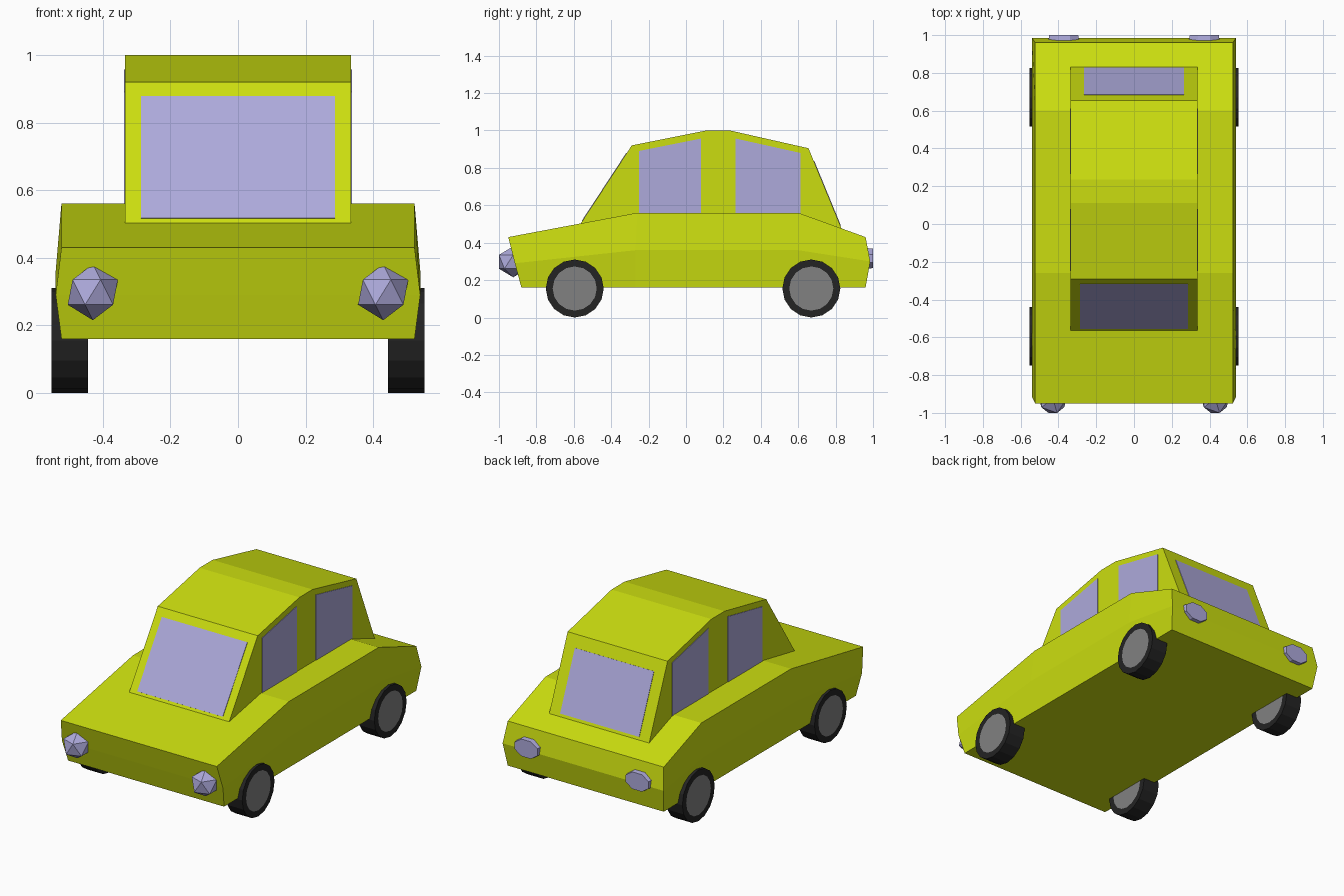
import bpy, bmesh, math
from mathutils import Matrix, Vector

old = bpy.data.objects.get("Cube")
if old:
    bpy.data.objects.remove(old, do_unlink=True)


def material(name, rgb):
    m = bpy.data.materials.new(name)
    m.use_nodes = True
    m.diffuse_color = (*rgb, 1)
    bsdf = next(n for n in m.node_tree.nodes if n.type == 'BSDF_PRINCIPLED')
    bsdf.inputs["Base Color"].default_value = (*rgb, 1)
    return m


paint = material("yellow_green_paint", (0.60, 0.73, 0.005))
glass = material("lilac_glass", (0.42, 0.40, 0.71))
rubber = material("black_rubber", (0.017, 0.017, 0.017))
metal = material("grey_hub", (0.22, 0.22, 0.22))


def finish(name, bm, *mats):
    bmesh.ops.recalc_face_normals(bm, faces=bm.faces)
    mesh = bpy.data.meshes.new(name)
    bm.to_mesh(mesh)
    bm.free()
    for m in mats:
        mesh.materials.append(m)
    ob = bpy.data.objects.new(name, mesh)
    bpy.context.collection.objects.link(ob)
    return ob


def loft(name, rings, mat):
    """Skin closed rings of equal length and cap both ends."""
    bm = bmesh.new()
    rows = [[bm.verts.new(p) for p in ring] for ring in rings]
    n = len(rows[0])
    for a, b in zip(rows, rows[1:]):
        for i in range(n):
            j = (i + 1) % n
            bm.faces.new((a[i], a[j], b[j], b[i]))
    bm.faces.new(rows[0])
    bm.faces.new(rows[-1])
    return finish(name, bm, mat)


def plate(name, corners, normal):
    """Thin pane lying on a surface."""
    n = Vector(normal).normalized()
    pts = [Vector(c) for c in corners]
    return loft(name, [[p - n * 0.003 for p in pts],
                       [p + n * 0.003 for p in pts]], glass)


# Lower body: (y, z) of the top, waist and sill at each station
stations = [
    ((-0.95, 0.43), (-0.915, 0.29), (-0.88, 0.16)),
    ((-0.26, 0.56), (-0.27, 0.36), (-0.27, 0.16)),
    ((0.60, 0.56), (0.60, 0.36), (0.60, 0.16)),
    ((0.96, 0.43), (0.985, 0.30), (0.96, 0.16)),
]
half = (0.523, 0.54, 0.523)
bm = bmesh.new()
rows = []
for st in stations:
    right = [(-w, *p) for w, p in zip(half, st)]
    left = [(w, *p) for w, p in zip(half, st)][::-1]
    rows.append([bm.verts.new(p) for p in right + left])
for a, b in zip(rows, rows[1:]):
    for i in range(6):
        j = (i + 1) % 6
        bm.faces.new((a[i], a[j], b[j], b[i]))
for r in (rows[0], rows[-1]):
    bm.faces.new((r[0], r[1], r[4], r[5]))
    bm.faces.new((r[1], r[2], r[3], r[4]))
finish("lower_body", bm, paint)

# Cabin: side profile extruded across the car
cabin = [(-0.565, 0.50), (-0.29, 0.92), (0.11, 1.0),
         (0.235, 1.0), (0.655, 0.905), (0.832, 0.475)]
CW = 0.335
loft("cabin", [[(x, y, z) for y, z in cabin] for x in (-CW, CW)], paint)


# Windscreen and rear window follow the sloping ends of the cabin
def end_window(name, low, high, w, t0, t1, side):
    a, b = Vector((0, *low)), Vector((0, *high))
    p, q = a.lerp(b, t0), a.lerp(b, t1)
    dx = Vector((w, 0, 0))
    d = b - a
    plate(name, [p - dx, p + dx, q + dx, q - dx], (0, side * d.z, -side * d.y))


end_window("windscreen", cabin[0], cabin[1], 0.287, 0.04, 0.90, -1)
end_window("rear_window", cabin[5], cabin[4], 0.265, 0.04, 0.84, 1)

# Side windows, wheels and lamps on both sides
side_windows = {
    "front": [(-0.25, 0.55), (0.08, 0.55), (0.08, 0.957), (-0.25, 0.891)],
    "rear": [(0.265, 0.55), (0.612, 0.55), (0.612, 0.88), (0.265, 0.957)],
}
for s, side in ((-1, "right"), (1, "left")):
    for end, pts in side_windows.items():
        plate(f"{end}_{side}_window", [(s * CW, *p) for p in pts], (s, 0, 0))

    # Wheels with a flush hub inset in each flat side
    for end, y in (("front", -0.595), ("rear", 0.67)):
        bm = bmesh.new()
        bmesh.ops.create_cone(bm, cap_ends=True, segments=16, radius1=0.155,
                              radius2=0.155, depth=0.108)
        caps = [f for f in bm.faces if len(f.verts) > 4]
        bmesh.ops.inset_individual(bm, faces=caps, thickness=0.037)
        for f in caps:
            f.material_index = 1
        bm.transform(Matrix.Translation((s * 0.499, y, 0.155))
                     @ Matrix.Rotation(math.pi / 2, 4, 'Y'))
        finish(f"{end}_{side}_wheel", bm, rubber, metal)

    # Faceted headlamp
    bm = bmesh.new()
    bmesh.ops.create_icosphere(bm, subdivisions=1, radius=1)
    bm.transform(Matrix.Translation((s * 0.43, -0.9235, 0.298))
                 @ Matrix.Diagonal((0.083, 0.09, 0.083, 1)))
    finish(f"{side}_headlamp", bm, glass)

    # Flat oval tail lamp
    bm = bmesh.new()
    bmesh.ops.create_cone(bm, cap_ends=True, segments=8, radius1=1.08,
                          radius2=1.0, depth=0.04)
    bm.transform(Matrix.Translation((s * 0.372, 0.98, 0.316))
                 @ Matrix.Diagonal((0.083, 1, 0.056, 1))
                 @ Matrix.Rotation(-math.pi / 2, 4, 'X')
                 @ Matrix.Rotation(math.pi / 8, 4, 'Z'))
    finish(f"{side}_tail_lamp", bm, glass)
